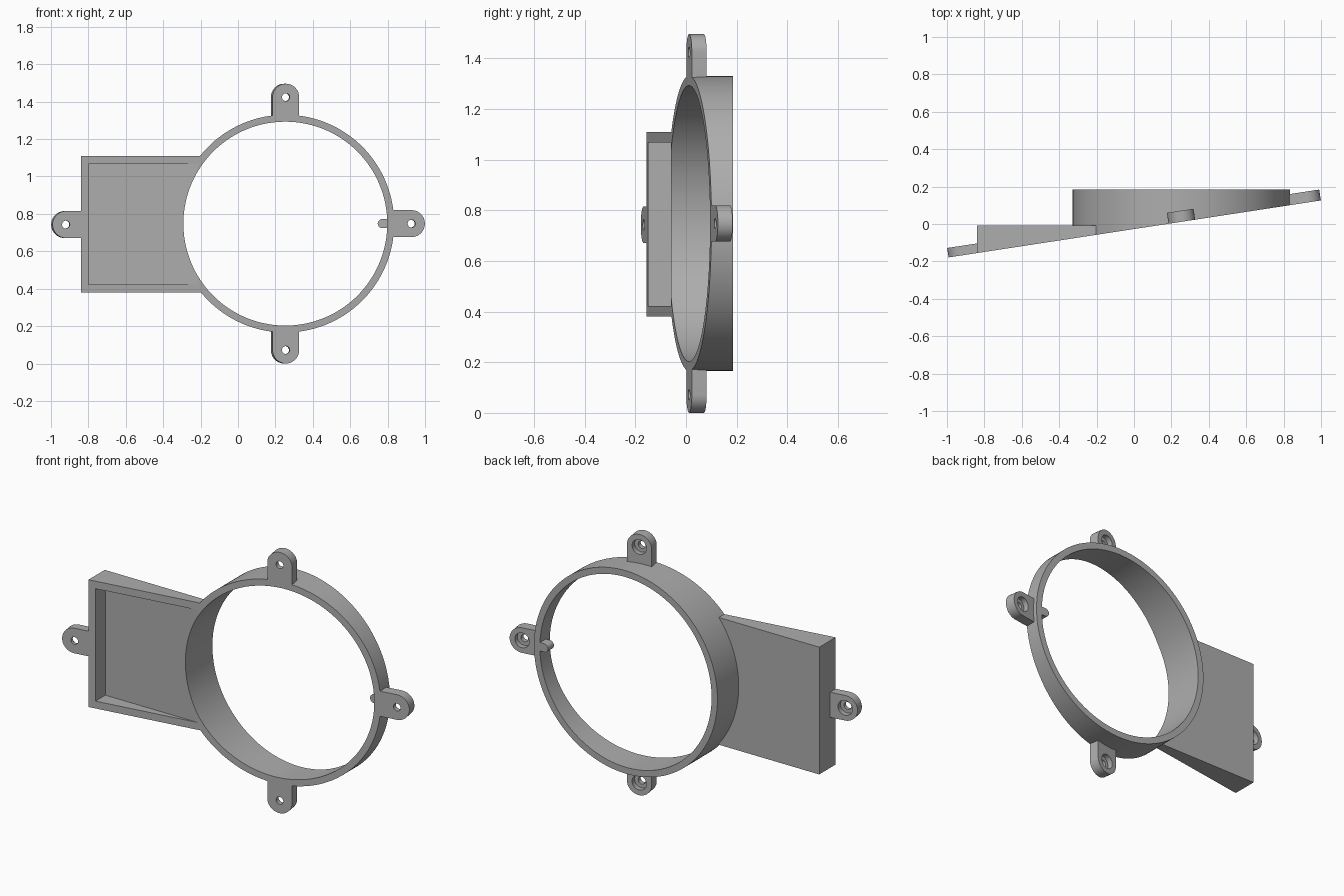
import bpy, bmesh, math
from mathutils import Matrix, Vector

old = bpy.data.objects.get("Cube")
if old:
    bpy.data.objects.remove(old, do_unlink=True)

SLOPE, OFFSET = 0.153, -0.027          # slanted mounting face: y = OFFSET + SLOPE * x
ANGLE = math.atan(SLOPE)
CX, CZ = 0.253, 0.748                  # ring centre
BACK = 0.185

grey = bpy.data.materials.new("matte grey")
grey.use_nodes = True
colour = (0.42, 0.42, 0.42, 1)
grey.diffuse_color = colour
grey.node_tree.nodes["Principled BSDF"].inputs["Base Color"].default_value = colour


def on_face(x, z):
    """Frame on the slanted face: local x along it, y to the back, z up."""
    return Matrix.Translation((x, OFFSET + SLOPE * x, z)) @ Matrix.Rotation(ANGLE, 4, 'Z')


def prism(name, outline, y0, y1, frame=Matrix()):
    """Extrude an (x, z) outline from y0 to y1 in the given frame."""
    bm = bmesh.new()
    face = bm.faces.new([bm.verts.new((x, y0, z)) for x, z in outline])
    moved = bmesh.ops.extrude_face_region(bm, geom=[face])["geom"]
    verts = [v for v in moved if isinstance(v, bmesh.types.BMVert)]
    bmesh.ops.translate(bm, verts=verts, vec=(0, y1 - y0, 0))
    bmesh.ops.recalc_face_normals(bm, faces=bm.faces)
    bm.transform(frame)
    mesh = bpy.data.meshes.new(name)
    bm.to_mesh(mesh)
    bm.free()
    mesh.materials.append(grey)
    ob = bpy.data.objects.new(name, mesh)
    bpy.context.collection.objects.link(ob)
    return ob


def circle(r, n, x=0, z=0):
    return [(x + r * math.cos(math.tau * i / n), z + r * math.sin(math.tau * i / n))
            for i in range(n)]


def rect(x0, x1, z0, z1):
    return [(x0, z0), (x1, z0), (x1, z1), (x0, z1)]


def stadium(r, length, turn):
    """Half-round end at the origin with a straight tail, turned to point outward."""
    pts = [(r * math.cos(a), r * math.sin(a))
           for a in (-math.pi / 2 + math.pi * i / 24 for i in range(25))]
    pts += [(-length, r), (-length, -r)]
    c, s = math.cos(turn), math.sin(turn)
    return [(x * c - z * s, x * s + z * c) for x, z in pts]


def combine(body, other, operation):
    """Apply a boolean and discard the helper."""
    mod = body.modifiers.new("join", 'BOOLEAN')
    mod.operation, mod.solver, mod.object = operation, 'EXACT', other
    bpy.context.view_layer.update()
    graph = bpy.context.evaluated_depsgraph_get()
    mesh = bpy.data.meshes.new_from_object(body.evaluated_get(graph))
    body.modifiers.clear()
    body.data = mesh
    bpy.data.objects.remove(other, do_unlink=True)


# Ring and side duct, left long at the front
body = prism("ring_duct_with_mounting_tabs", circle(0.582, 160, CX, CZ), -0.4, BACK)
combine(body, prism("duct_box", rect(-0.84, 0, 0.38, 1.11), -0.35, -0.008), 'UNION')

# Mounting tabs: x, z, outward turn, tail length, thickness
tabs = [(0.928, CZ, 0, 0.125, 0.059),
        (-0.92, 0.743, math.pi, 0.10, 0.051),
        (0.256, 1.424, math.pi / 2, 0.125, 0.059),
        (0.256, 0.072, -math.pi / 2, 0.125, 0.059)]
for x, z, turn, tail, thick in tabs:
    tab = prism("tab", stadium(0.072, tail, turn), -0.03, thick, on_face(x, z))
    combine(body, tab, 'UNION')

# Round bore, duct cavity and the slanted front cut
combine(body, prism("bore", circle(0.545, 160, CX, CZ), -0.6, 0.4), 'DIFFERENCE')
combine(body, prism("cavity", rect(-0.80, 0, 0.422, 1.067), -0.6, -0.06), 'DIFFERENCE')
combine(body, prism("front_cut", rect(-2, 2, -1, 1.5), -1, 0, on_face(0, 0.5)), 'DIFFERENCE')

# Screw holes, counterbored from the back
for x, z, turn, tail, thick in tabs:
    combine(body, prism("hole", circle(0.021, 48), -0.1, 0.1, on_face(x, z)), 'DIFFERENCE')
    combine(body, prism("counterbore", circle(0.042, 48), thick - 0.03, thick + 0.012,
                        on_face(x, z)), 'DIFFERENCE')

# Small locating pin on the inner wall at the rear rim
pin_frame = Matrix.Translation((0.771, 0, CZ))
combine(body, prism("pin", stadium(0.024, 0.04, math.pi), 0.13, BACK - 0.001, pin_frame), 'UNION')

# Smooth curved walls, crisp edges
bpy.ops.object.select_all(action='DESELECT')
body.select_set(True)
bpy.context.view_layer.objects.active = body
bpy.ops.object.shade_smooth_by_angle(angle=math.radians(8))
